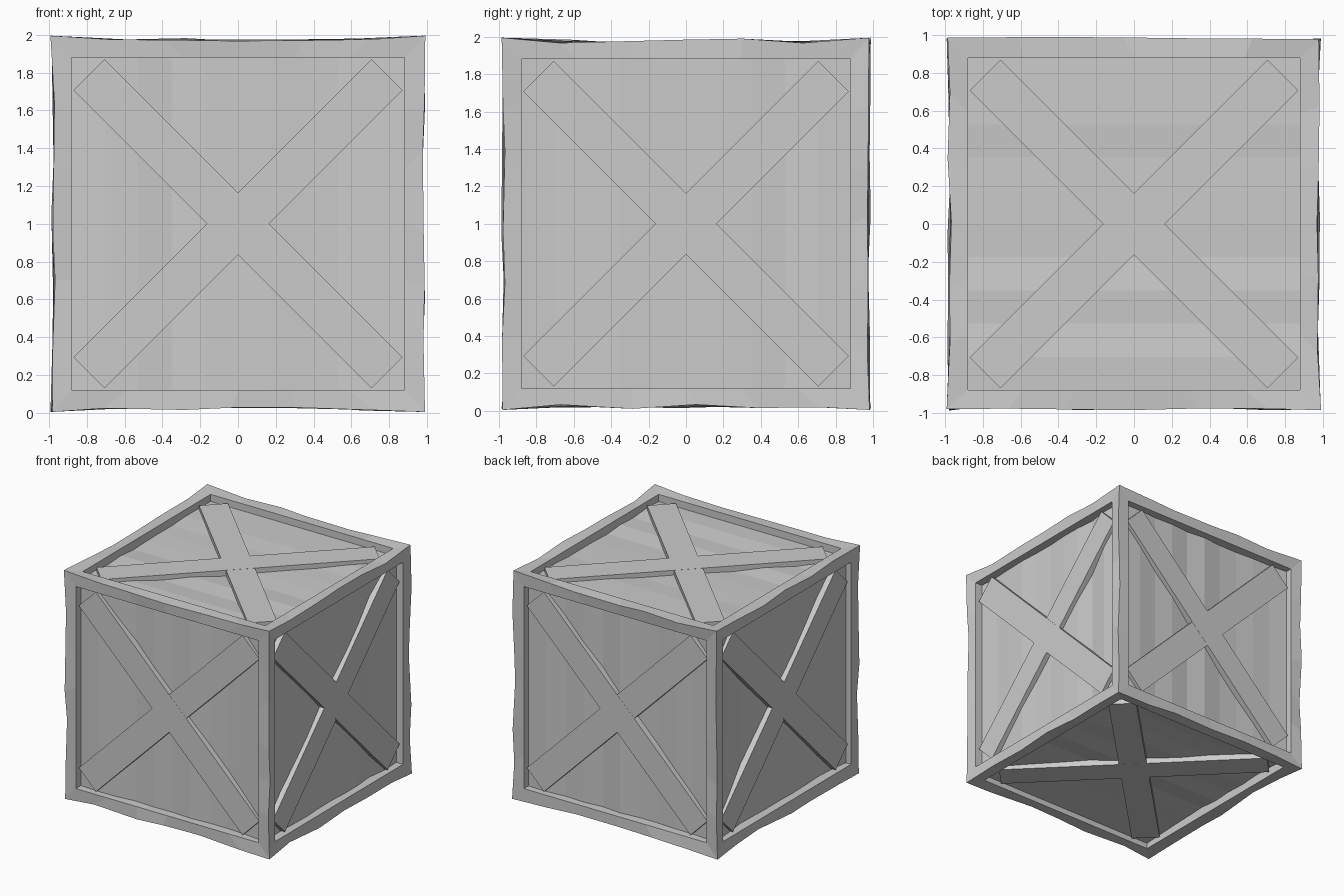
import bpy, bmesh, math, random
from mathutils import Vector, Matrix

if "Cube" in bpy.data.objects:
    bpy.data.objects.remove(bpy.data.objects["Cube"])

random.seed(4)
X, Y, Z = Vector((1, 0, 0)), Vector((0, 1, 0)), Vector((0, 0, 1))
MID = Vector((0, 0, 1))
# (name, across, along the planks, outward)
SIDES = [("front", X, Z, -Y), ("right", Y, Z, X), ("back", -X, Z, Y),
         ("left", -Y, Z, -X), ("top", -Y, X, Z), ("bottom", Y, X, -Z)]
SEG, IN = 6, 0.88


def finish(name, bm):
    me = bpy.data.meshes.new(name)
    bm.to_mesh(me)
    bm.free()
    ob = bpy.data.objects.new(name, me)
    bpy.context.collection.objects.link(ob)
    return ob


# Frame with hewn, uneven outer edges shared between neighbouring sides
edge_verts = {}


def edge_vert(bm, p):
    key = tuple(round(c, 3) for c in p)
    if key not in edge_verts:
        corner = min(abs(c) for c in p) > 0.9
        q = Vector(p)
        for i in range(3):
            if abs(p[i]) > 0.9:
                r = random.uniform(0.977, 0.992) if corner else random.uniform(0.966, 0.99)
                if corner and i == 2:
                    r = 0.995
                q[i] = math.copysign(r, p[i])
            else:
                q[i] += random.uniform(-0.06, 0.06)
        edge_verts[key] = bm.verts.new(q + MID)
    return edge_verts[key]


bm = bmesh.new()
for name, u, v, n in SIDES:
    loop = []
    for a, b in ((u, -v), (v, u), (-u, v), (-v, -u)):
        for i in range(SEG):
            loop.append((a, b, -1 + 2 * i / SEG))
    outer = [edge_vert(bm, a * t + b + n) for a, b, t in loop]
    inner = [bm.verts.new((a * t + b) * IN + n * 0.975 + MID) for a, b, t in loop]
    deep = [bm.verts.new((a * t + b) * IN + n * 0.86 + MID) for a, b, t in loop]
    for i in range(len(loop)):
        j = (i + 1) % len(loop)
        bm.faces.new((outer[i], outer[j], inner[j], inner[i]))
        bm.faces.new((inner[i], inner[j], deep[j], deep[i]))
finish("frame", bm)

for name, u, v, n in SIDES:
    # Recessed panel, gently warped across the planks
    bm = bmesh.new()
    rows = []
    for i in range(11):
        t = -1 + 0.2 * i
        depth = 0.902 + 0.015 * t ** 4 + random.uniform(-0.012, 0.012)
        rows.append([bm.verts.new(u * t * IN + v * s * IN + n * depth + MID) for s in (-1, 1)])
    for p, q in zip(rows, rows[1:]):
        bm.faces.new((p[0], q[0], q[1], p[1]))
    finish(name + "_panel", bm)

    # Crossed braces
    for k, ang in enumerate((45, -45)):
        bm = bmesh.new()
        bmesh.ops.create_cube(bm, size=1)
        basis = Matrix((u, v, n)).transposed().to_4x4()
        top = 0.947 + 0.001 * k
        m = (Matrix.Translation(MID) @ basis @ Matrix.Translation((0, 0, top - 0.05))
             @ Matrix.Rotation(math.radians(ang), 4, 'Z')
             @ Matrix.Diagonal((2.23, 0.232, 0.10, 1)))
        bm.transform(m)
        finish(f"{name}_brace_{k + 1}", bm)
